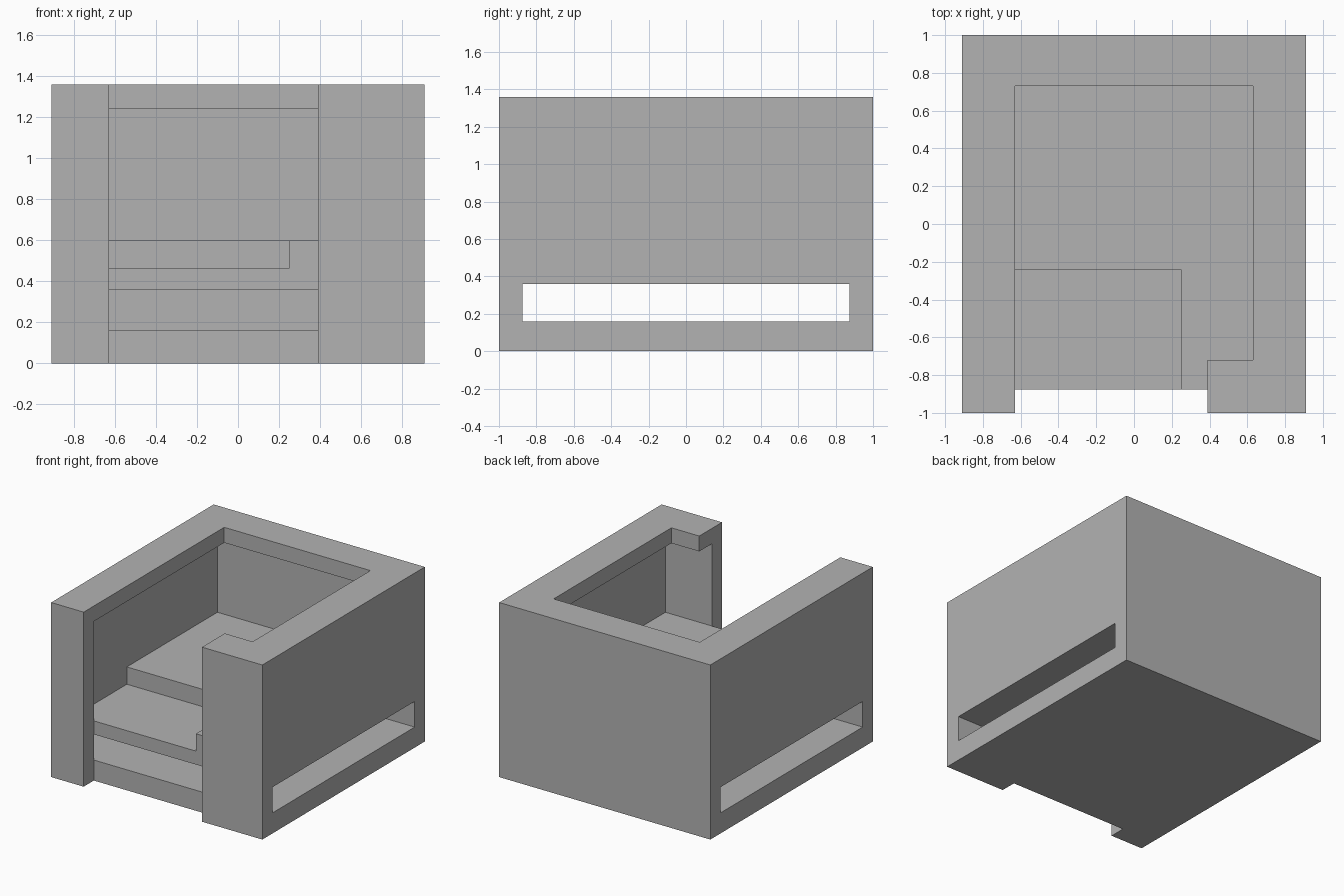
import bpy
import bmesh

if "Cube" in bpy.data.objects:
    bpy.data.objects.remove(bpy.data.objects["Cube"], do_unlink=True)

# Overall sizes
W, D, H = 0.91, 1.0, 1.36             # half width, half depth, height
IN_X, IN_Y = 0.79, 0.875              # inner cavity half sizes
RIM_X = 0.63                          # rim opening half width
DOOR_X = 0.39                         # right end of the doorway
FLOOR, SEAT_Z, STEP_Z, SEAT_TOP, RIM_Z = 0.16, 0.36, 0.465, 0.60, 1.24
OVER = 0.2                            # cutter overshoot

grey = bpy.data.materials.new("plain grey")
grey.use_nodes = True
colour = (0.45, 0.45, 0.45, 1)
grey.diffuse_color = colour
grey.node_tree.nodes["Principled BSDF"].inputs["Base Color"].default_value = colour


def prism(name, outline, z0, z1):
    """Extrude a flat outline from z0 up to z1."""
    bm = bmesh.new()
    face = bm.faces.new([bm.verts.new((x, y, z0)) for x, y in outline])
    top = bmesh.ops.extrude_face_region(bm, geom=[face])["geom"]
    verts = [v for v in top if isinstance(v, bmesh.types.BMVert)]
    bmesh.ops.translate(bm, verts=verts, vec=(0, 0, z1 - z0))
    bmesh.ops.recalc_face_normals(bm, faces=bm.faces)
    mesh = bpy.data.meshes.new(name)
    bm.to_mesh(mesh)
    bm.free()
    mesh.materials.append(grey)
    obj = bpy.data.objects.new(name, mesh)
    bpy.context.collection.objects.link(obj)
    return obj


def rect(x0, x1, y0, y1):
    return [(x0, y0), (x1, y0), (x1, y1), (x0, y1)]


def cut(target, cutter):
    """Subtract the cutter, bake the result and drop the cutter."""
    mod = target.modifiers.new("cut", "BOOLEAN")
    mod.operation = "DIFFERENCE"
    mod.solver = "EXACT"
    mod.object = cutter
    cutter.hide_render = True
    bpy.context.view_layer.update()
    graph = bpy.context.evaluated_depsgraph_get()
    baked = bpy.data.meshes.new_from_object(target.evaluated_get(graph))
    target.modifiers.clear()
    target.data = baked
    bpy.data.objects.remove(cutter, do_unlink=True)


# Outer shell: base, walls, front posts and overhanging rim
shell = prism("shell", rect(-W, W, -D, D), 0, H)

# Recessed doorway in the front
cut(shell, prism("doorway_cutter", rect(-RIM_X, DOOR_X, -D - OVER, -IN_Y),
                 -OVER, H + OVER))

# Wide cavity under the rim
cut(shell, prism("cavity_cutter", rect(-IN_X, IN_X, -IN_Y, IN_Y), FLOOR, RIM_Z))

# Opening in the rim, stepped around the right front post
rim_outline = [(-RIM_X, -D - OVER), (DOOR_X, -D - OVER), (DOOR_X, -0.72),
               (RIM_X, -0.72), (RIM_X, 0.73), (-RIM_X, 0.73)]
cut(shell, prism("rim_cutter", rim_outline, RIM_Z - OVER, H + OVER))

# Long slot through both side walls
cut(shell, prism("slot_cutter", rect(-W - OVER, W + OVER, -IN_Y, IN_Y),
                 FLOOR, SEAT_Z))

# Seat slab with a raised L-shaped bench
prism("seat_slab", rect(-IN_X, IN_X, -IN_Y, IN_Y), SEAT_Z, STEP_Z)
bench_outline = [(0.25, -IN_Y), (IN_X, -IN_Y), (IN_X, IN_Y), (-IN_X, IN_Y),
                 (-IN_X, -0.24), (0.25, -0.24)]
prism("raised_bench", bench_outline, STEP_Z, SEAT_TOP)

for mesh in bpy.data.meshes:
    if mesh.users and mesh.name.split(".")[0] == "shell":
        mesh.materials.clear()
        mesh.materials.append(grey)
